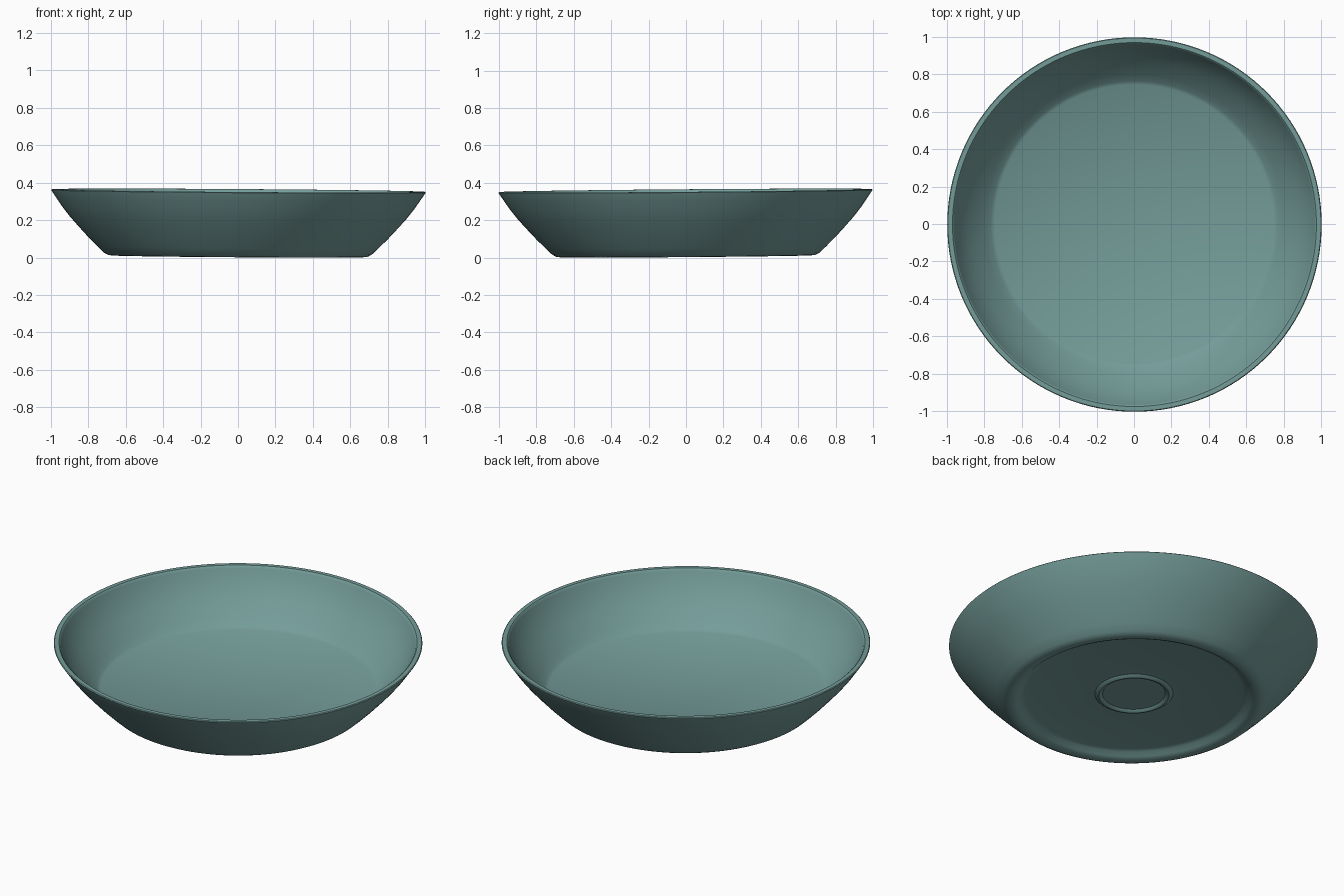
import bpy, bmesh, math
from mathutils import Matrix, Vector

cube = bpy.data.objects.get("Cube")
if cube:
    bpy.data.objects.remove(cube, do_unlink=True)

glaze = bpy.data.materials.new("teal_glaze")
glaze.use_nodes = True
colour = (0.175, 0.335, 0.32, 1)
glaze.diffuse_color = colour
glaze.node_tree.nodes["Principled BSDF"].inputs["Base Color"].default_value = colour

SEGMENTS = 128

# Section of the dish: underside centre, base ring, foot, wall, lip, inner floor
profile = [
    (0, .038), (.17, .038), (.178, .03), (.19, .026), (.202, .03), (.212, .038),
    (.59, .036), (.615, .03), (.635, .012), (.655, .003), (.675, .001),
    (.695, .004), (.715, .015), (.75, .048), (.80, .098), (.85, .152),
    (.90, .208), (.94, .259), (.97, .303), (.998, .344), (1, .348), (.996, .352),
    (.972, .352), (.966, .347), (.962, .338), (.945, .302), (.915, .25),
    (.88, .203), (.84, .157), (.80, .116), (.765, .084), (.745, .072), (0, .07),
]

# Spin the section into one closed shell
bm = bmesh.new()
verts = [bm.verts.new((r, 0, z)) for r, z in profile]
edges = [bm.edges.new(pair) for pair in zip(verts, verts[1:])]
bmesh.ops.spin(bm, geom=verts + edges, cent=(0, 0, 0), axis=(0, 0, 1),
               angle=math.tau, steps=SEGMENTS, use_duplicate=False)
bmesh.ops.remove_doubles(bm, verts=bm.verts, dist=0.0001)
bmesh.ops.recalc_face_normals(bm, faces=bm.faces)

# The dish leans very slightly
lean = Vector((.007, -.008, 1)).normalized()
turn = Vector((0, 0, 1)).rotation_difference(lean).to_matrix().to_4x4()
bmesh.ops.transform(bm, matrix=turn, verts=bm.verts)
lowest = min(v.co.z for v in bm.verts)
bmesh.ops.transform(bm, matrix=Matrix.Translation((0, 0, -lowest)), verts=bm.verts)

mesh = bpy.data.meshes.new("dish")
bm.to_mesh(mesh)
bm.free()
mesh.materials.append(glaze)
dish = bpy.data.objects.new("dish", mesh)
bpy.context.collection.objects.link(dish)

# Smooth shading with a crisp lip
bpy.ops.object.select_all(action='DESELECT')
dish.select_set(True)
bpy.context.view_layer.objects.active = dish
bpy.ops.object.shade_smooth_by_angle(angle=math.radians(35))
